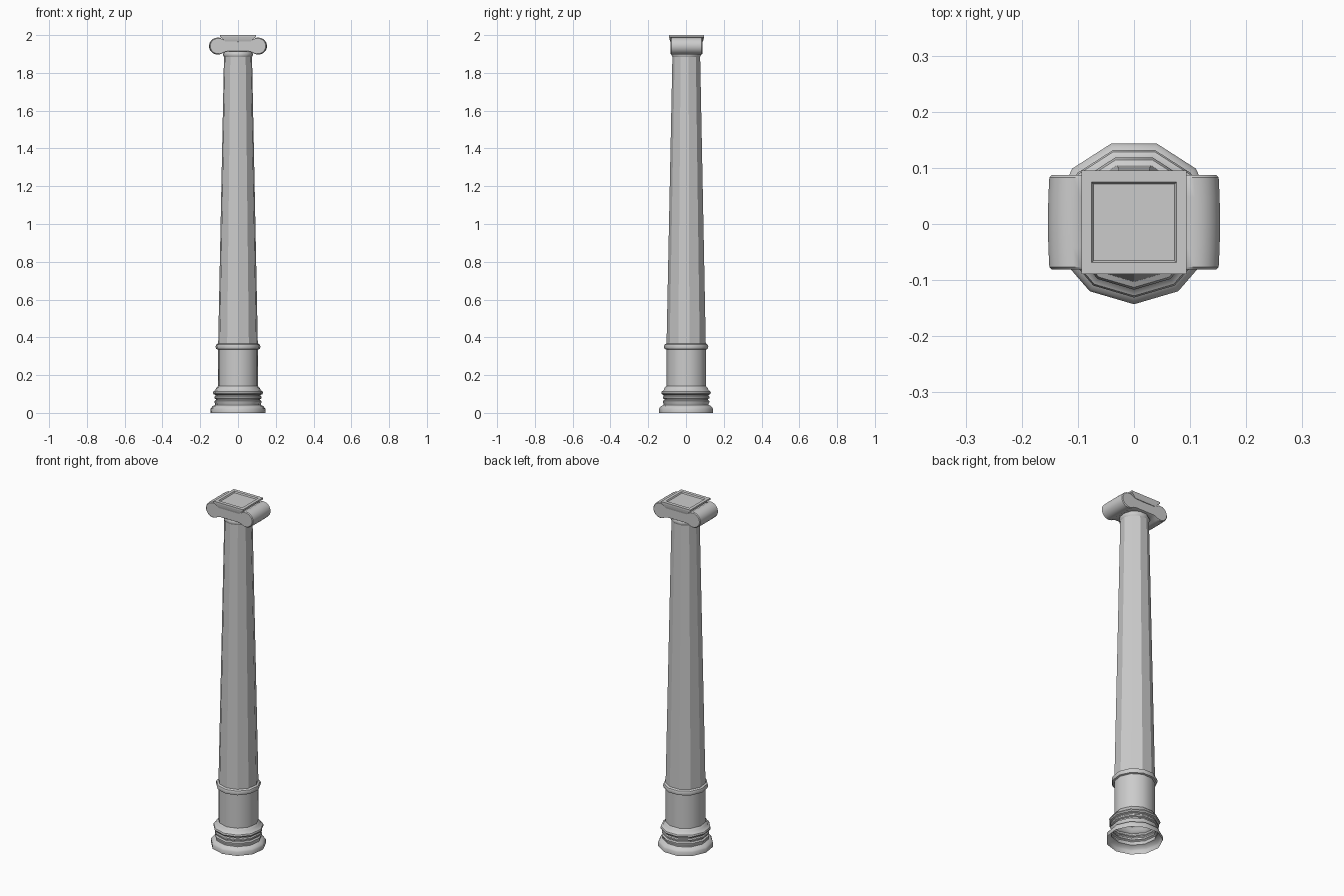
import bpy, bmesh, math

if "Cube" in bpy.data.objects:
    bpy.data.objects.remove(bpy.data.objects["Cube"])

SIDES = 11
CY = 0.003  # odd side count shifts the axis slightly off the box centre


def finish(name, bm, smooth=None):
    bmesh.ops.recalc_face_normals(bm, faces=bm.faces)
    me = bpy.data.meshes.new(name)
    bm.to_mesh(me)
    bm.free()
    ob = bpy.data.objects.new(name, me)
    bpy.context.collection.objects.link(ob)
    if smooth:
        bpy.ops.object.select_all(action='DESELECT')
        ob.select_set(True)
        bpy.context.view_layer.objects.active = ob
        bpy.ops.object.shade_smooth_by_angle(angle=math.radians(smooth))
    return ob


def bridge(bm, rings):
    for a, b in zip(rings, rings[1:]):
        n = len(a)
        for i in range(n):
            bm.faces.new((a[i], a[(i + 1) % n], b[(i + 1) % n], b[i]))


def lathe(name, profile, smooth=None):
    """Open eleven-sided turned shell, one corner facing the front."""
    bm = bmesh.new()
    rings = []
    for r, z in profile:
        angs = [-math.pi / 2 + 2 * math.pi * i / SIDES for i in range(SIDES)]
        rings.append([bm.verts.new((r * math.cos(a), CY + r * math.sin(a), z)) for a in angs])
    bridge(bm, rings)
    return finish(name, bm, smooth)


# moulded base, open underneath
lathe("base", [(0.146, 0), (0.146, 0.022), (0.142, 0.028), (0.135, 0.036), (0.122, 0.042),
               (0.122, 0.05), (0.126, 0.055), (0.126, 0.063), (0.118, 0.068), (0.118, 0.073),
               (0.126, 0.077), (0.126, 0.085), (0.121, 0.09), (0.121, 0.095), (0.131, 0.099),
               (0.134, 0.106), (0.131, 0.114), (0.122, 0.119), (0.116, 0.133), (0.107, 0.142)], 40)

# drum and its collar ring
lathe("drum", [(0.107, 0.142), (0.107, 0.335)], 40)
lathe("collar", [(0.107, 0.335), (0.116, 0.338), (0.120, 0.35), (0.116, 0.362), (0.105, 0.368)], 40)

# tapering faceted shaft and neck
lathe("shaft", [(0.106, 0.366), (0.075, 1.885)])
lathe("neck", [(0.075, 1.885), (0.079, 1.893), (0.079, 1.902), (0.072, 1.915)], 40)

# scroll capital: half outline in x/z, mirrored, swept front to back
SX, SZ, SR = 0.106, 1.942, 0.045
half = [(0.0, 1.912), (0.058, 1.912)]
for i in range(15):
    a = math.radians(-130 + 235 * i / 14)
    half.append((SX + SR * math.cos(a), SZ + SR * math.sin(a)))
half += [(0.080, 1.977), (0.060, 1.969), (0.0, 1.967)]
outline = half + [(-x, z) for x, z in reversed(half[1:-1])]

bm = bmesh.new()
rings = []
for y, grow, inset in [(-0.084, 0, 0.004), (-0.080, 0, 0), (-0.045, 0.012, 0), (0, 0.016, 0),
                       (0.045, 0.012, 0), (0.080, 0, 0), (0.084, 0, 0.004)]:
    ring = []
    for x, z in outline:
        k = (1 + grow) - inset / 0.15
        ring.append(bm.verts.new((x * k, CY + y, SZ + (z - SZ) * (1 - inset / 0.045))))
    rings.append(ring)
bridge(bm, rings)
bm.faces.new(rings[0])
bm.faces.new(rings[-1])
finish("scroll_capital", bm, 35)

# top slab: flared sides and a shallow sunk panel
bm = bmesh.new()
rings = []
for hx, hy, z in [(0.066, 0.087, 1.966), (0.078, 0.090, 1.977), (0.094, 0.092, 1.990),
                  (0.094, 0.092, 2.0), (0.076, 0.072, 2.0), (0.072, 0.068, 1.993)]:
    rings.append([bm.verts.new((sx * hx, CY + sy * hy, z))
                  for sx, sy in ((-1, -1), (1, -1), (1, 1), (-1, 1))])
bridge(bm, rings)
bm.faces.new(rings[0])
bm.faces.new(rings[-1])
finish("top_slab", bm)
